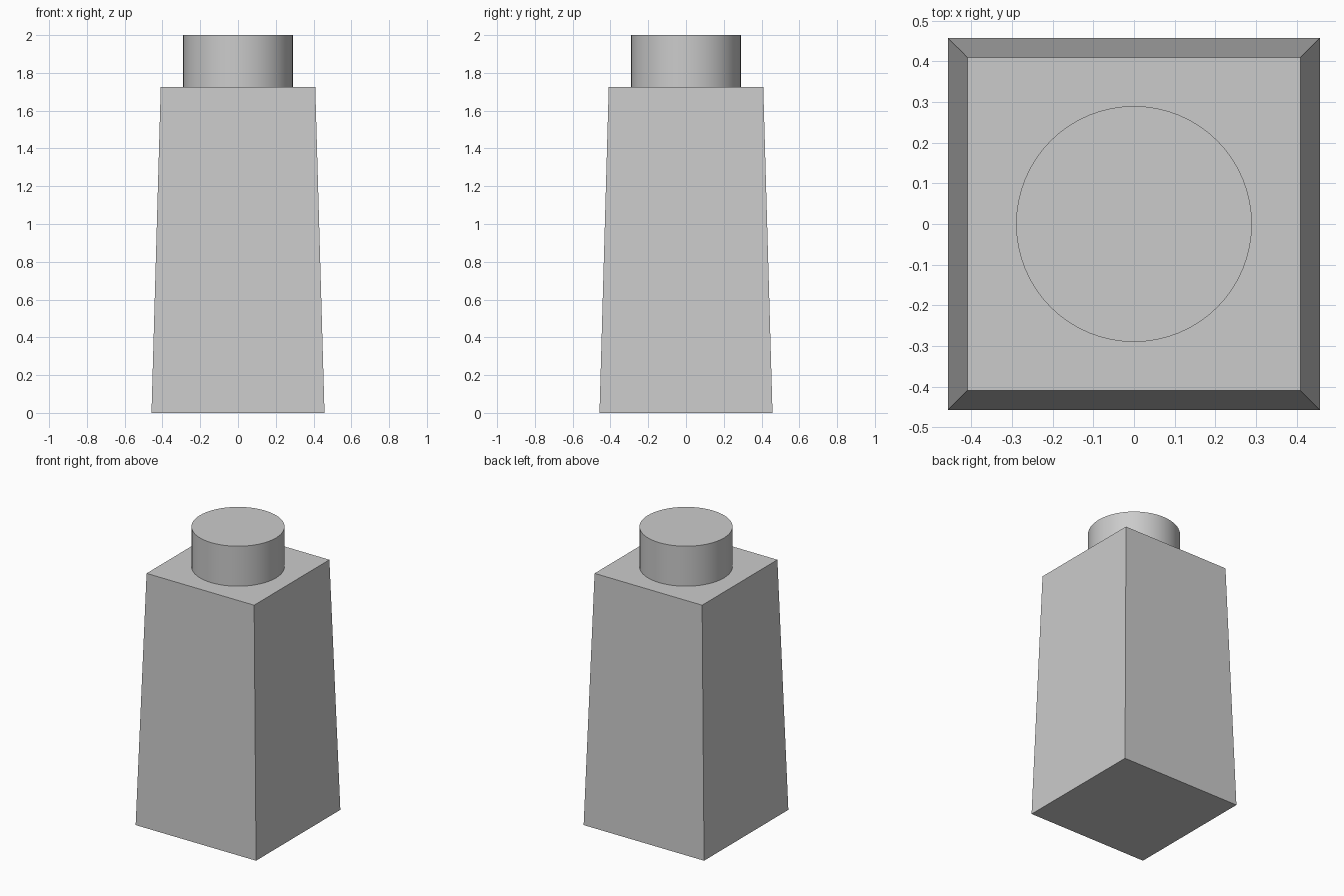
import bpy
import bmesh
import math

cube = bpy.data.objects.get("Cube")
if cube:
    bpy.data.objects.remove(cube, do_unlink=True)

GREY = (0.6, 0.6, 0.6, 1)
grey = bpy.data.materials.new("plain grey")
grey.use_nodes = True
grey.diffuse_color = GREY
grey.node_tree.nodes["Principled BSDF"].inputs["Base Color"].default_value = GREY

BODY_TOP = 1.725
HEIGHT = 2.0


def add_frustum(name, sides, bottom_radius, top_radius, z0, z1, turn=0):
    """Closed prism or cone section standing between two heights."""
    bpy.ops.mesh.primitive_cone_add(
        vertices=sides, radius1=bottom_radius, radius2=top_radius,
        depth=z1 - z0, location=(0, 0, (z0 + z1) / 2), rotation=(0, 0, turn))
    part = bpy.context.object
    part.name = name
    part.data.materials.append(grey)
    bpy.ops.object.transform_apply(location=True, rotation=True, scale=True)
    return part


# Tapered square body
diagonal = math.sqrt(2)
add_frustum("tapered_body", 4, 0.458 * diagonal, 0.409 * diagonal,
            0, BODY_TOP, math.pi / 4)

# Round stud on top, with its hidden underside left open
stud = add_frustum("top_stud", 64, 0.29, 0.29, BODY_TOP, HEIGHT)
bm = bmesh.new()
bm.from_mesh(stud.data)
hidden = [f for f in bm.faces if f.normal.z < -0.5]
bmesh.ops.delete(bm, geom=hidden, context="FACES_ONLY")
bm.to_mesh(stud.data)
bm.free()
bpy.ops.object.shade_smooth_by_angle(angle=math.radians(30))
